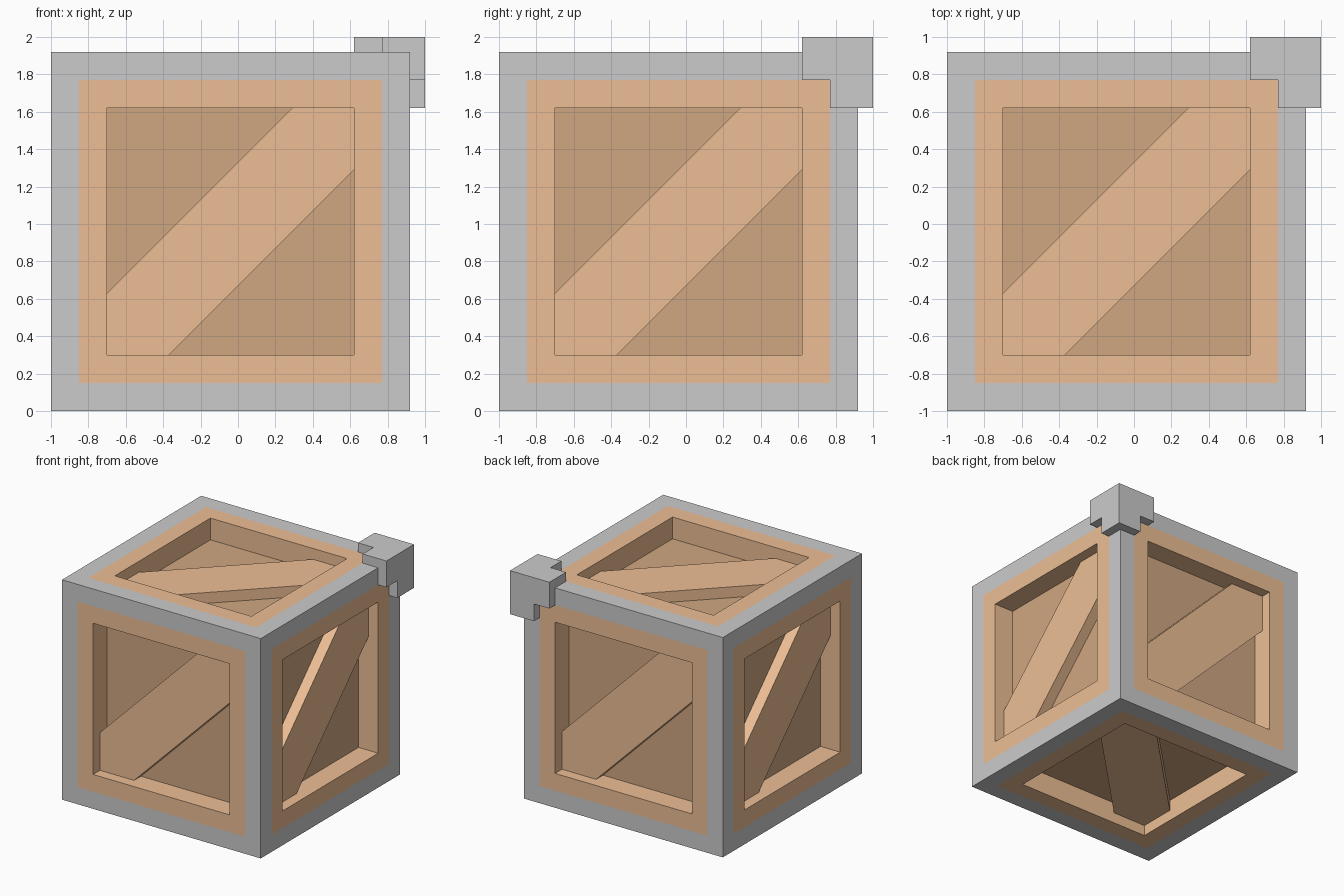
import bpy
import bmesh
from itertools import product
from mathutils import Matrix, Vector

if "Cube" in bpy.data.objects:
    bpy.data.objects.remove(bpy.data.objects["Cube"])

SIDE = 1.92                           # crate edge length
HALF = SIDE / 2
CENTER = Vector((-0.04, -0.04, HALF))
BORDER = 0.15                         # width of metal edge and of wood frame
RECESS = 0.19                         # depth of the inner panels
BOARD = 0.095                         # depth of the brace faces


def material(name, color):
    mat = bpy.data.materials.new(name)
    mat.diffuse_color = (*color, 1)
    mat.use_nodes = True
    mat.node_tree.nodes["Principled BSDF"].inputs["Base Color"].default_value = mat.diffuse_color
    return mat


def finish(bm, name, mats=()):
    bmesh.ops.recalc_face_normals(bm, faces=bm.faces[:])
    mesh = bpy.data.meshes.new(name)
    bm.to_mesh(mesh)
    bm.free()
    for mat in mats:
        mesh.materials.append(mat)
    obj = bpy.data.objects.new(name, mesh)
    bpy.context.collection.objects.link(obj)
    return obj


metal = material("metal", (0.8, 0.8, 0.8))
wood = material("wood", (0.85, 0.52, 0.30))
dark_wood = material("dark_wood", (0.63, 0.39, 0.225))

# Crate body: metal edges, flush wood frames and recessed panels
bm = bmesh.new()
bmesh.ops.create_cube(bm, size=SIDE, matrix=Matrix.Translation(CENTER))
bm.normal_update()
faces = bm.faces[:]
bmesh.ops.inset_individual(bm, faces=faces, thickness=BORDER, use_even_offset=True)
for f in faces:
    f.material_index = 1
bm.normal_update()
bmesh.ops.inset_individual(bm, faces=faces, thickness=BORDER, use_even_offset=True)
bm.normal_update()
panels = bmesh.ops.extrude_discrete_faces(bm, faces=faces)["faces"]
bm.normal_update()
for f in panels:
    bmesh.ops.translate(bm, verts=f.verts[:], vec=f.normal * -RECESS)
    f.material_index = 2
finish(bm, "crate_body", (metal, wood, dark_wood))

# Diagonal braces: one per side, lower left to upper right seen from outside
X, Y, Z = Vector((1, 0, 0)), Vector((0, 1, 0)), Vector((0, 0, 1))
sides = {"front": (X, Z), "right": (Y, Z), "back": (-X, Z),
         "left": (-Y, Z), "top": (X, Y), "bottom": (Y, X)}
h = HALF - 2 * BORDER
c = h - 0.33
outline = [(-h, -h), (-c, -h), (h, c), (h, h), (c, h), (-h, -c)]
for name, (u, v) in sides.items():
    n = u.cross(v)
    bm = bmesh.new()
    base = bm.faces.new([bm.verts.new(CENTER + u * a + v * b + n * (HALF - RECESS))
                         for a, b in outline])
    top = bmesh.ops.extrude_face_region(bm, geom=[base], use_keep_orig=True)["geom"]
    bmesh.ops.translate(bm, vec=n * (RECESS - BOARD),
                        verts=[g for g in top if isinstance(g, bmesh.types.BMVert)])
    finish(bm, name + "_brace", (wood,))

# Corner bracket: three joined L plates wrapped over the upper back right corner
steps = (0.62, 0.77, 0.92, 1.0)
cells = {p for p in product(range(3), repeat=3) if 2 in p and p.count(0) < 2}
bm = bmesh.new()
for cell in cells:
    for axis, d in product(range(3), (0, 1)):
        neighbour = list(cell)
        neighbour[axis] += 2 * d - 1
        if tuple(neighbour) in cells:
            continue
        quad = []
        for a, b in ((0, 0), (1, 0), (1, 1), (0, 1)):
            idx = list(cell)
            idx[axis] += d
            idx[(axis + 1) % 3] += a
            idx[(axis + 2) % 3] += b
            co = Vector([steps[i] for i in idx])
            quad.append(bm.verts.new(co + Z))
        bm.faces.new(quad)
bmesh.ops.remove_doubles(bm, verts=bm.verts[:], dist=0.0001)
bmesh.ops.recalc_face_normals(bm, faces=bm.faces[:])
bmesh.ops.dissolve_limit(bm, angle_limit=0.02, verts=bm.verts[:], edges=bm.edges[:])
finish(bm, "corner_bracket", (metal,))
